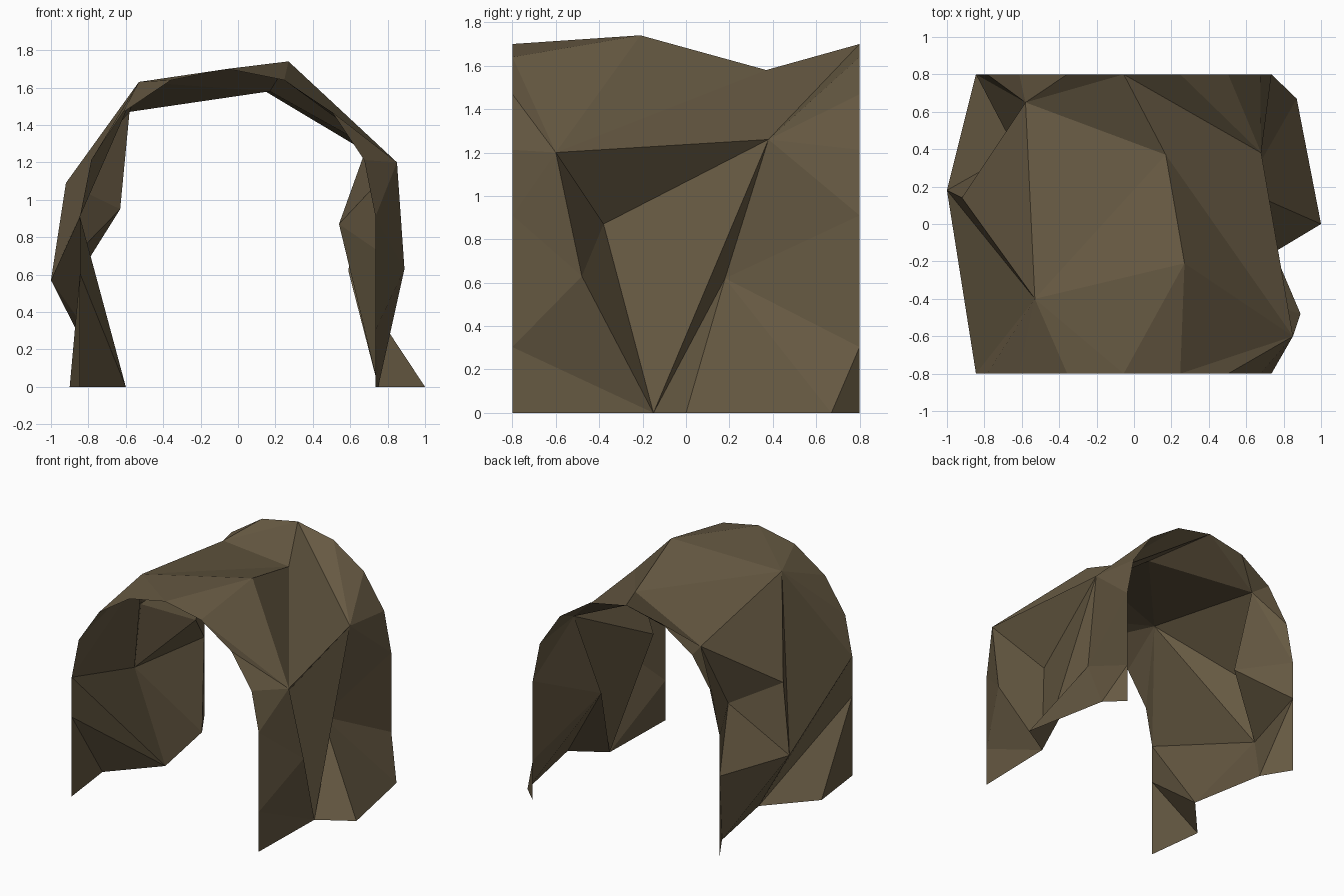
import bpy, math
from mathutils import Vector
from mathutils.geometry import delaunay_2d_cdt

cube = bpy.data.objects.get("Cube")
if cube:
    bpy.data.objects.remove(cube, do_unlink=True)

MID_X, SPRING_Z, RADIUS, HALF_DEPTH = -0.055, 0.91, 0.79, 0.8

# Opening profile: right leg, half circle, left leg
profile = [(RADIUS, SPRING_Z * i / 3 - SPRING_Z) for i in range(3)]
profile += [(RADIUS * math.cos(math.pi * i / 8), RADIUS * math.sin(math.pi * i / 8)) for i in range(9)]
profile += [(-x, z) for x, z in reversed(profile[:3])]

points = {}
for name, y in (("f", -HALF_DEPTH), ("b", HALF_DEPTH)):
    for i, (x, z) in enumerate(profile):
        points[f"{name}{i}"] = Vector((MID_X + x, y, SPRING_Z + z))

# Rough rock corners between the two openings
rock = {
    "A": (.27, -.21, 1.74), "B": (.17, .37, 1.58), "C": (.68, .38, 1.26),
    "D": (.85, -.6, 1.2), "E": (.54, -.38, .87), "F": (.89, -.48, .63),
    "G": (.75, -.15, 0), "H": (1, 0, 0), "I": (.59, .18, .62), "J": (.87, .67, 0),
    "K": (-.53, -.4, 1.63), "L": (-.58, .65, 1.47), "P": (-1, .18, .57),
    "Q": (-.92, .14, 1.09), "R": (-.63, .39, .95),
    "M": (-.71, .58, 0), "N": (-.9, -.35, 0), "O": (-.6, -.02, 0),
}
points.update({k: Vector(v) for k, v in rock.items()})

# Creases that must run along facet edges
creases = """D-C C-E E-D E-F D-F F-G E-G C-G C-I G-I I-H I-J I-b2 C-b3 C-b4 C-b7
f1-F f1-G D-f6 A-B A-D B-D B-C B-b7 A-K K-L L-B K-B L-b7 L-b11 L-R L-Q Q-R
K-Q K-P Q-P R-P P-b12 R-b12 P-M P-O b12-M P-f11 O-f11 O-f12 N-f12 K-f11"""


def unroll(p):
    """Flatten the arch into a strip: distance around it, and depth."""
    dx, dz = p.x - MID_X, p.z - SPRING_Z
    if dz >= 0:
        return Vector((-RADIUS * math.atan2(dz, dx), p.y))
    if dx > 0:
        return Vector((-dz, p.y))
    return Vector((-RADIUS * math.pi + dz, p.y))


names = list(points)
edges = [tuple(names.index(n) for n in pair.split("-")) for pair in creases.split()]
flat, _, faces, *_ = delaunay_2d_cdt([unroll(points[n]) for n in names], edges, [], 0, 1e-5)
faces = [f for f in faces if max(f) < len(names)]

# Rock arch
mesh = bpy.data.meshes.new("rock_arch")
mesh.from_pydata([points[n] for n in names], [], faces)
mesh.update()
arch = bpy.data.objects.new("rock_arch", mesh)
bpy.context.collection.objects.link(arch)

# Brown stone
stone = bpy.data.materials.new("brown_stone")
stone.use_nodes = True
colour = (0.133, 0.1, 0.055, 1)
stone.diffuse_color = colour
stone.node_tree.nodes["Principled BSDF"].inputs["Base Color"].default_value = colour
mesh.materials.append(stone)
